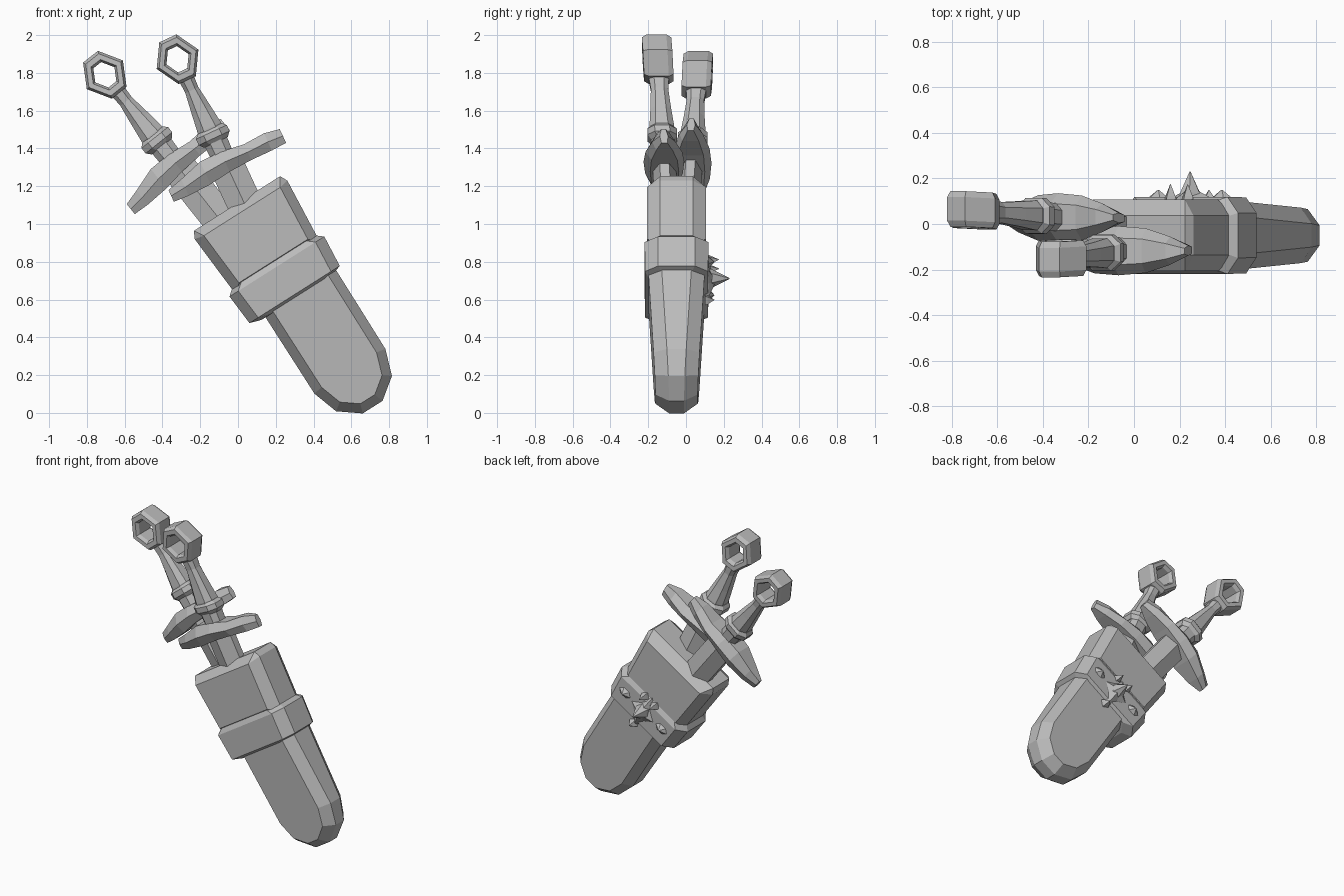
import bpy
import bmesh
import math
from mathutils import Vector

cube = bpy.data.objects.get("Cube")
if cube:
    bpy.data.objects.remove(cube, do_unlink=True)

grey = bpy.data.materials.new("plain grey")
grey.use_nodes = True
grey.diffuse_color = (0.5, 0.5, 0.5, 1)
grey.node_tree.nodes["Principled BSDF"].inputs["Base Color"].default_value = (0.5, 0.5, 0.5, 1)


def frame(x, y, z, dx, dz, lean=0.0):
    """Map (across, along, depth) to world; along points down the weapon."""
    n = math.hypot(dx, dz)
    dx, dz = dx / n, dz / n
    return lambda w, s, d: Vector((x - dz * w + dx * s, y + lean * s + d, z + dx * w + dz * s))


def loft(name, place, rings, cyclic=False):
    """Skin equal-length rings of (across, along, depth) points."""
    bm = bmesh.new()
    rows = [[bm.verts.new(place(*p)) for p in ring] for ring in rings]
    pairs = list(zip(rows, rows[1:]))
    if cyclic:
        pairs.append((rows[-1], rows[0]))
    else:
        bm.faces.new(rows[0])
        bm.faces.new(rows[-1])
    count = len(rows[0])
    for a, b in pairs:
        for i in range(count):
            j = (i + 1) % count
            bm.faces.new((a[i], a[j], b[j], b[i]))
    bmesh.ops.recalc_face_normals(bm, faces=bm.faces)
    mesh = bpy.data.meshes.new(name)
    bm.to_mesh(mesh)
    bm.free()
    mesh.materials.append(grey)
    obj = bpy.data.objects.new(name, mesh)
    bpy.context.collection.objects.link(obj)
    return obj


def inset(points, amount):
    """Offset a closed outline towards its inside."""
    pts = [Vector(p) for p in points]
    centre = sum(pts, Vector((0, 0))) / len(pts)
    result = []
    for i, p in enumerate(pts):
        normals = []
        for q in (pts[i - 1], pts[(i + 1) % len(pts)]):
            e = (q - p).normalized()
            n = Vector((-e.y, e.x))
            normals.append(n if n.dot(centre - p) > 0 else -n)
        mid = (normals[0] + normals[1]).normalized()
        result.append(p + mid * amount / max(mid.dot(normals[0]), 0.5))
    return result


def slab(name, place, half, shift, depth, amount):
    """Chamfered slab from the right half of its outline."""
    outline = [(w + shift, s) for w, s in half] + [(shift - w, s) for w, s in reversed(half)]
    inner = inset(outline, amount)
    layers = [(inner, -1, 0), (outline, -1, 0.07), (outline, 1, 0.07), (inner, 1, 0)]
    loft(name, place, [[(w, s, side * (depth(s) - cut)) for w, s in line]
                       for line, side, cut in layers])


def octagon(s, w, d, cw, cd):
    quarter = [(w, d - cd), (w - cw, d)]
    half = quarter + [(-a, b) for a, b in reversed(quarter)]
    return [(a, s, b) for a, b in half + [(-a, -b) for a, b in half]]


# Scabbard: mouth, body and raised band
sheath = frame(0, -0.05, 1.1, 0.535, -0.845)
slab("scabbard_mouth", sheath, [(0.27, -0.01), (0.29, 0.03), (0.262, 0.4)], 0,
     lambda s: 0.157, 0.05)
slab("scabbard_body", sheath,
     [(0.225, 0.5), (0.222, 1.06), (0.175, 1.2), (0.062, 1.285)], 0.03,
     lambda s: 0.152 - 0.055 * (s - 0.5), 0.05)
loft("scabbard_band", sheath, [octagon(s, w, d, 0.055, 0.07) for s, w, d in
     [(0.35, 0.255, 0.15), (0.385, 0.297, 0.169), (0.56, 0.283, 0.167), (0.58, 0.22, 0.14)]])


# Spiked ornament on the back of the band
def gem(name, w, s, rw, rs, height, base=0.15, sides=4, waist=1.0):
    rings = []
    for scale, d in ((1, base), (0.8, base + 0.3 * height), (0.04, base + height)):
        ring = []
        for i in range(sides):
            a = math.tau * i / sides
            k = scale * (waist if i % 2 else 1)
            ring.append((w + rw * k * math.cos(a), s + rs * k * math.sin(a), d))
        rings.append(ring)
    loft(name, sheath, rings)


gem("ornament_star", 0, 0.47, 0.12, 0.14, 0.06, sides=8, waist=0.6)
gem("ornament_spike", 0, 0.46, 0.06, 0.06, 0.13, sides=6)
for label, side in (("left", 1), ("right", -1)):
    gem("ornament_oval_" + label, side * 0.165, 0.46, 0.065, 0.04, 0.05, sides=6)
    gem("ornament_horn_" + label, side * 0.045, 0.37, 0.032, 0.035, 0.075)
gem("ornament_lower_point", 0.01, 0.6, 0.035, 0.035, 0.05)


# Daggers
def dagger(label, place):
    # Hexagonal ring pommel
    hexagon = [(0.122, 0), (0.05, 0.122), (-0.05, 0.122),
               (-0.122, 0), (-0.05, -0.122), (0.05, -0.122)]
    profile = [(1, 0.052), (0.88, 0.078), (0.64, 0.078), (0.53, 0.055)]
    profile += [(k, -d) for k, d in reversed(profile)]
    loft(label + "_pommel_ring", place,
         [[(w * k, s * k, d) for w, s in hexagon] for k, d in profile], cyclic=True)

    # Flared grip and collar
    loft(label + "_grip", place, [octagon(s, w, d, w * 0.5, d * 0.5) for s, w, d in
         [(0.1, 0.042, 0.055), (0.18, 0.038, 0.046), (0.3, 0.055, 0.055),
          (0.4, 0.068, 0.065), (0.58, 0.06, 0.06)]])
    loft(label + "_collar", place, [octagon(s, r, r * 0.87, r * 0.5, r * 0.43) for s, r in
         [(0.405, 0.07), (0.425, 0.09), (0.46, 0.09), (0.485, 0.068)]])

    # Leaf-shaped crossguard, tapering to both tips
    stations = [(-0.335, 0.642, 0.034, 0.022), (-0.25, 0.632, 0.048, 0.062),
                (-0.12, 0.608, 0.066, 0.1), (0, 0.598, 0.058, 0.108),
                (0.13, 0.602, 0.046, 0.098), (0.25, 0.598, 0.05, 0.062),
                (0.335, 0.603, 0.04, 0.022)]
    loft(label + "_crossguard", place,
         [[(w, s - h, 0.55 * d), (w, s, d), (w, s + h, 0.7 * d),
           (w, s + h, -0.7 * d), (w, s, -d), (w, s - h, -0.55 * d)]
          for w, s, h, d in stations])

    # Ridged blade running into the scabbard
    section = [(0.092, 0.025), (0, 0.062), (-0.092, 0.025),
               (-0.092, -0.025), (0, -0.062), (0.092, -0.025)]
    loft(label + "_blade", place, [[(w, s, d) for w, d in section] for s in (0.58, 1.04)])


dagger("front_dagger", frame(-0.32, -0.15, 1.872, 0.42, -0.905, 0.055))
dagger("rear_dagger", frame(-0.705, 0.06, 1.79, 0.62, -0.78, -0.055))
